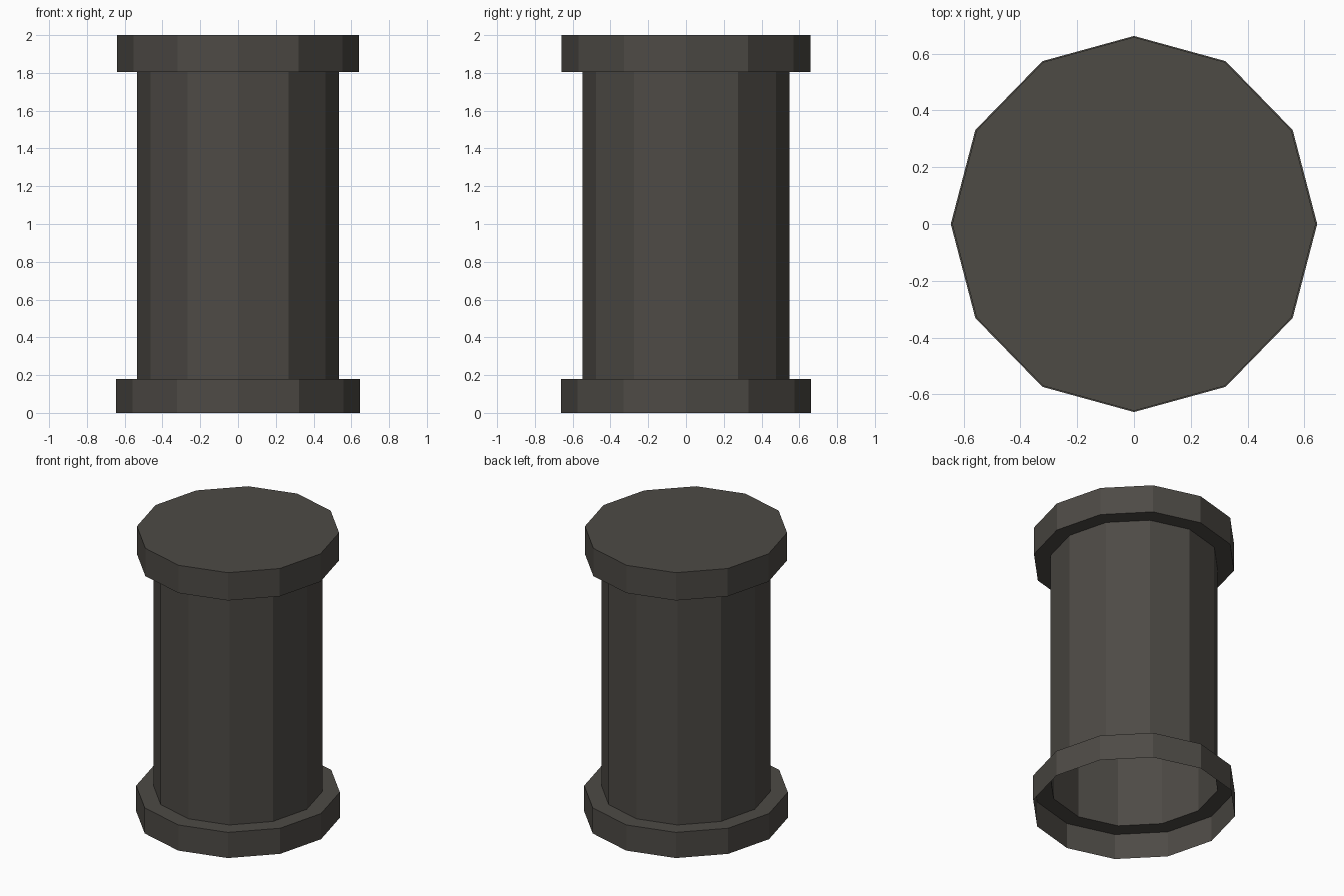
import bpy, bmesh, math

if "Cube" in bpy.data.objects:
    bpy.data.objects.remove(bpy.data.objects["Cube"])

SIDES = 12

stone = bpy.data.materials.new("dark warm grey")
stone.diffuse_color = (0.075, 0.069, 0.060, 1.0)
stone.use_nodes = True
stone.node_tree.nodes["Principled BSDF"].inputs["Base Color"].default_value = stone.diffuse_color

# Thin-walled outline (half width x, half depth y, height), open at the bottom
profile = [
    (0.645, 0.662, 0.00),   # foot flange, open underneath
    (0.645, 0.662, 0.18),
    (0.534, 0.549, 0.18),   # shaft
    (0.534, 0.549, 1.805),
    (0.640, 0.658, 1.805),  # head flange
    (0.640, 0.658, 2.00),
]

bm = bmesh.new()
rings = []
for rx, ry, z in profile:
    ring = []
    for i in range(SIDES):
        a = 2 * math.pi * i / SIDES
        ring.append(bm.verts.new((rx * math.cos(a), ry * math.sin(a), z)))
    rings.append(ring)

# Side walls and ledges
for low, high in zip(rings, rings[1:]):
    for i in range(SIDES):
        j = (i + 1) % SIDES
        bm.faces.new((low[i], low[j], high[j], high[i]))

# Closed top
bm.faces.new(rings[-1])

mesh = bpy.data.meshes.new("flanged_column")
bm.to_mesh(mesh)
bm.free()
mesh.materials.append(stone)
column = bpy.data.objects.new("flanged_column", mesh)
bpy.context.collection.objects.link(column)
